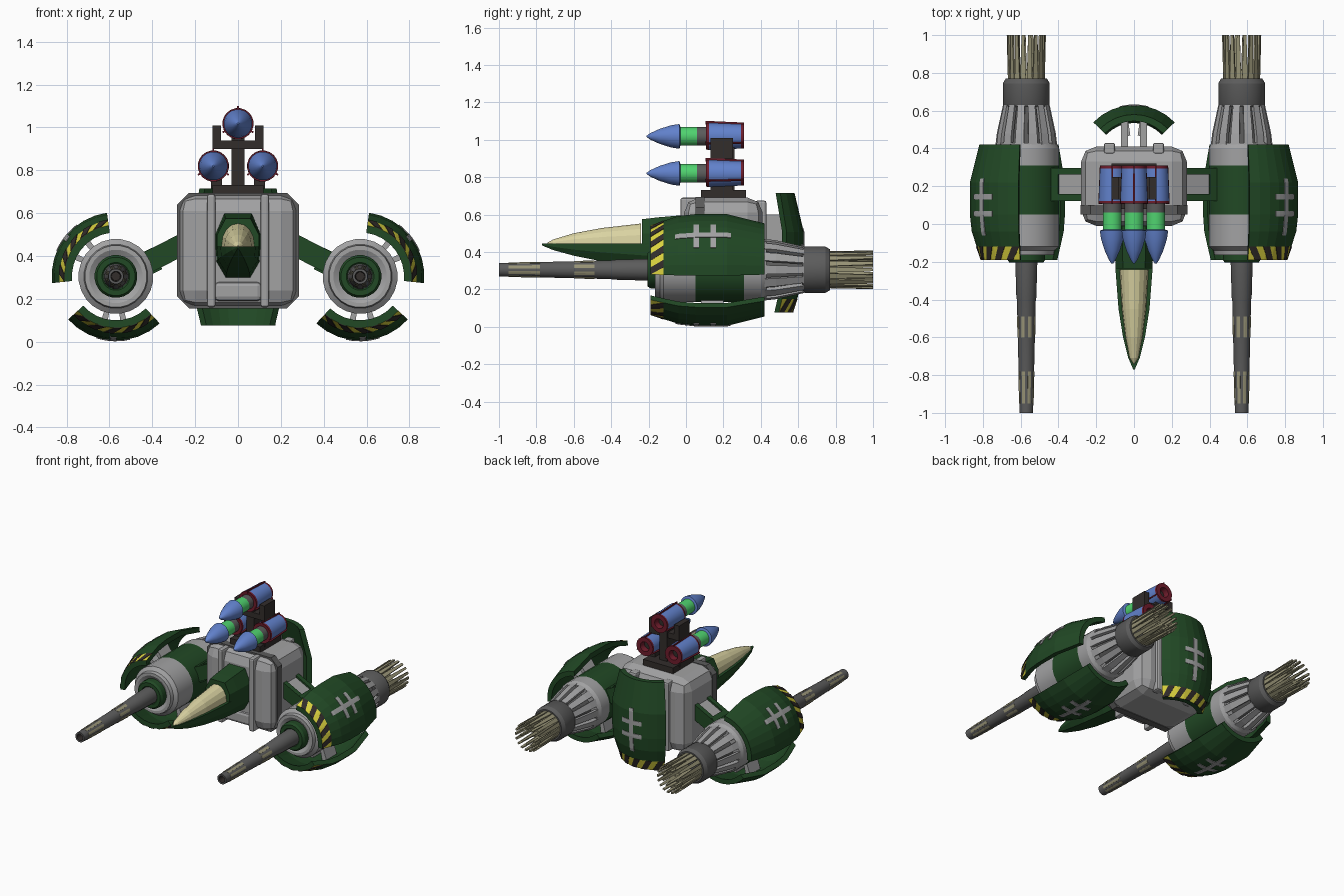
import bpy, bmesh, math
from mathutils import Matrix

if "Cube" in bpy.data.objects:
    bpy.data.objects.remove(bpy.data.objects["Cube"])

def material(name, r, g, b):
    m = bpy.data.materials.new(name)
    m.diffuse_color = (r, g, b, 1)
    m.use_nodes = True
    m.node_tree.nodes["Principled BSDF"].inputs["Base Color"].default_value = m.diffuse_color
    return m

GREEN = material("dark green", .015, .065, .018)
GREY = material("light grey", .36, .36, .365)
DARK = material("dark grey", .105, .105, .105)
BLUE = material("blue", .12, .22, .6)
LIME = material("bright green", .08, .65, .16)
RED = material("crimson", .16, .012, .025)
YELLOW = material("yellow", .72, .66, .05)
CREAM = material("cream", .7, .65, .36)
OLIVE = material("pale olive", .31, .29, .18)
BLACK = material("brown black", .032, .026, .024)

def build(name, verts, faces, mats, smooth=False):
    """Mesh object from vertices, faces and one material per face."""
    me = bpy.data.meshes.new(name)
    me.from_pydata(verts, [], faces)
    used = list(dict.fromkeys(mats))
    for m in used:
        me.materials.append(m)
    for p, m in zip(me.polygons, mats):
        p.material_index = used.index(m)
    bm = bmesh.new()
    bm.from_mesh(me)
    bmesh.ops.recalc_face_normals(bm, faces=bm.faces)
    bm.to_mesh(me)
    bm.free()
    ob = bpy.data.objects.new(name, me)
    bpy.context.collection.objects.link(ob)
    if smooth:
        bpy.ops.object.select_all(action='DESELECT')
        ob.select_set(True)
        bpy.context.view_layer.objects.active = ob
        bpy.ops.object.shade_smooth_by_angle(angle=math.radians(26))
    return ob

def box(name, c, size, mat, roty=0, bevel=0):
    me = bpy.data.meshes.new(name)
    bm = bmesh.new()
    bmesh.ops.create_cube(bm, size=1, matrix=Matrix.Diagonal((*size, 1)))
    if bevel:
        bmesh.ops.bevel(bm, geom=bm.edges[:], offset=bevel, segments=2, profile=.5, affect='EDGES')
    bm.transform(Matrix.Translation(c) @ Matrix.Rotation(roty, 4, 'Y'))
    bm.to_mesh(me)
    bm.free()
    me.materials.append(mat)
    ob = bpy.data.objects.new(name, me)
    bpy.context.collection.objects.link(ob)
    return ob

def lathe(name, cx, cz, prof, n=24):
    """Turned part along y; profile of (y, radius, material of the next band)."""
    v, f, ms = [], [], []
    for y, r, _ in prof:
        for k in range(n):
            a = 2 * math.pi * (k + .5) / n
            v.append((cx + r * math.cos(a), y, cz + r * math.sin(a)))
    for i in range(len(prof) - 1):
        for k in range(n):
            j = (k + 1) % n
            f.append((i*n + k, i*n + j, i*n + n + j, i*n + n + k))
            ms.append(prof[i][2])
    f += [tuple(range(n)), tuple(range(len(v) - n, len(v)))]
    ms += [prof[0][2], prof[-1][2]]
    return build(name, v, f, ms, True)

def slab(name, f, rings, arcs, thick, mat, n=1, shear=0, taper=1, first=None):
    """Curved plates: rings of (station, outer radius), arcs in degrees, f maps to space."""
    v, fs, ms = [], [], []
    last = len(rings) - 1
    for a0, a1 in arcs:
        b, w = len(v), 2 * (n + 1)
        for i, (s, r) in enumerate(rings):
            t = i / last
            mid, half = (a0 + a1) / 2 + shear * t, (a1 - a0) / 2 * (1 + (taper - 1) * t)
            for rr in (r, r - thick):
                for j in range(n + 1):
                    v.append(f(rr, math.radians(mid - half + 2 * half * j / n), s))
        for i in range(last):
            o, p = b + i * w, b + (i + 1) * w
            for j in range(n):
                fs += [(o+j, o+j+1, p+j+1, p+j), (o+n+1+j, o+n+2+j, p+n+2+j, p+n+1+j)]
                ms += [first if first and i == 0 else mat, mat]
            for j in (0, n):
                fs.append((o+j, p+j, p+n+1+j, o+n+1+j))
                ms.append(mat)
        for o in (b, b + last * w):
            for j in range(n):
                fs.append((o+j, o+j+1, o+n+2+j, o+n+1+j))
                ms.append(mat)
    return build(name, v, fs, ms)

SHELL = [(-.19, .24), (-.12, .264), (-.04, .29), (.05, .3), (.22, .3), (.42, .25)]

def shell_r(s):
    for (s0, r0), (s1, r1) in zip(SHELL, SHELL[1:]):
        if s <= s1:
            return r0 + (r1 - r0) * (s - s0) / (s1 - s0)

def armour(name, f, a0, a1):
    """Armour shell with hazard band, plain paint stripes and a strut."""
    slab(name, f, SHELL, [(a0, a1)], .035, GREEN, 8, first=YELLOW)
    step = (a1 - a0) / 5
    slab(name + "_hazard_stripes", f, [(s, r + .003) for s, r in SHELL[:2]],
         [(a0 + k * step, a0 + (k + .5) * step) for k in range(5)], .006, BLACK, 2, shear=step * .5)
    c = (a0 + a1) / 2
    for s0, s1, h in ((-.06, .24, 3), (.04, .07, 15), (.13, .16, 15)):
        st = sorted({s0, s1} | {s for s, _ in SHELL if s0 < s < s1})
        slab(name + "_paint_stripe", f, [(s, shell_r(s) + .003) for s in st],
             [(c - h, c + h)], .006, GREY, 6)
    slab(name + "_strut", f, [(.08, .28), (.2, .28)], [(c - 16, c - 8), (c + 8, c + 16)], .14, GREY)

def spread(count, width, off=0):
    return [(off + 360 * k / count - width / 2, off + 360 * k / count + width / 2) for k in range(count)]

# engine pods with guns, armour and arms, one on each side
CX, CZ = .57, .305
for side, m in (("right", 1), ("left", -1)):
    def pod(r, a, s, m=m):
        return (m * (CX + r * math.cos(a)), s, CZ + r * math.sin(a))
    x = m * CX
    lathe(side + "_pod", x, CZ, [
        (-.19, .05, GREEN), (-.205, .065, GREEN), (-.205, .09, GREEN), (-.19, .1, GREEN),
        (-.15, .1, GREY), (-.165, .125, GREY), (-.165, .145, GREY), (-.14, .15, GREY),
        (-.12, .175, GREY), (.05, .175, GREEN), (.31, .175, GREY), (.4, .175, GREY),
        (.43, .16, GREY), (.43, .11, DARK), (.64, .095, DARK)])
    lathe(side + "_gun_barrel", x, CZ, [
        (-.9, .02, BLACK), (-1, .024, DARK), (-1, .036, DARK), (-.94, .038, DARK),
        (-.4, .051, DARK), (-.39, .054, DARK), (-.18, .06, DARK)], 16)
    for y0, y1 in ((-.95, -.78), (-.6, -.49)):
        slab(side + "_barrel_inlays", pod, [(y, .0395 + .024 * (y + .94)) for y in (y0, y1)],
             spread(8, 24, 22.5), .006, OLIVE, 2)
    slab(side + "_cooling_ribs", pod, [(.42, .165), (.48, .158), (.63, .125)],
         spread(14, 17), .025, GREY)
    lathe(side + "_nozzle", x, CZ, [
        (.62, .08, DARK), (.62, .118, DARK), (.635, .125, DARK), (.745, .125, DARK),
        (.77, .11, DARK), (.77, .1, DARK), (.72, .09, DARK)])
    slab(side + "_exhaust_blades", pod, [(.72, .098), (1, .104)], spread(18, 19), .012, OLIVE, taper=.45)
    slab(side + "_inner_exhaust_blades", pod, [(.72, .062), (1, .062)], spread(9, 30), .012, OLIVE, taper=.4)
    armour(side + "_upper_armour", pod, -6, 82)
    armour(side + "_lower_armour", pod, -133, -42)
    tilt = m * math.radians(27)
    box(side + "_arm_core", (m * .345, .21, .41), (.22, .11, .075), GREY, tilt)
    for y in (.14, .28):
        box(side + "_arm_rail", (m * .345, y, .41), (.24, .035, .1), GREEN, tilt)
    box(side + "_arm_socket", (m * .405, .21, .375), (.06, .16, .11), GREEN, tilt)
    # ridges on the hull
    box(side + "_front_ridge", (m * .125, .02, .425), (.04, .1, .53), GREY, 0, .012)
    box(side + "_rear_ridge", (m * .13, .4, .425), (.06, .06, .5), GREY, 0, .012)
    box(side + "_shield_strut", (m * .05, .48, .45), (.035, .14, .3), GREY)

# central hull
box("hull", (0, .2, .425), (.56, .42, .53), GREY, 0, .08)
box("hull_lower_lip", (0, .02, .235), (.22, .09, .09), GREY, 0, .02)

def ring_pt(x0, z0, c):
    return [(x0, z0 - c), (x0 - c, z0), (c - x0, z0), (-x0, z0 - c), (-x0, c - z0), (c - x0, -z0),
            (x0 - c, -z0), (x0, c - z0)]
v = [(px, y, .425 + pz) for y in (.05, .1) for px, pz in ring_pt(.284, .269, .055)]
build("hull_band", v, [(k, (k+1) % 8, 8 + (k+1) % 8, 8 + k) for k in range(8)] +
      [tuple(range(8)), tuple(range(8, 16))], [DARK] * 10)

# cockpit nose: green tub, cream canopy and green collar, lofted along y
def loft(name, secs, mat):
    n = len(secs[0])
    v = [p for s in secs for p in s]
    f = [(i*n + k, i*n + (k+1) % n, i*n + n + (k+1) % n, i*n + n + k)
         for i in range(len(secs) - 1) for k in range(n)]
    f += [tuple(range(n)), tuple(range(len(v) - n, len(v)))]
    return build(name, v, f, [mat] * len(f))

def half(y, w, z0, z1, n=8):
    return [(w * math.cos(math.pi * k / n), y, z0 + (z1 - z0) * math.sin(math.pi * k / n) ** .85 if 0 < k < n else z0)
            for k in range(n + 1)]
NOSE = [(-.77, .004, .435, .45), (-.71, .03, .41, .467), (-.6, .058, .38, .5), (-.45, .082, .35, .528),
        (-.24, .098, .32, .552), (0, .105, .3, .555)]
loft("nose_tub", [[(w, y, .445), (w * .95, y, .445 - (.445 - zb) * .5), (w * .55, y, zb), (-w * .55, y, zb),
                   (-w * .95, y, .445 - (.445 - zb) * .5), (-w, y, .445)] for y, w, zb, zt in NOSE], GREEN)
loft("canopy", [half(y + (.03 if i == 0 else 0), w * .78, .442, zt) for i, (y, w, zb, zt) in enumerate(NOSE[:5])], CREAM)
loft("nose_collar", [[(w, y, .43), (w, y, .5), (w * .6, y, zt), (-w * .6, y, zt), (-w, y, .5), (-w, y, .43)]
                     for y, w, zt in ((-.235, .097, .575), (-.15, .102, .585), (.02, .107, .6))], GREEN)

# rear shield: the same armour stood upright
armour("rear_shield", lambda r, a, s: (r * math.cos(a), .33 + r * math.sin(a), .275 + 1.05 * s), 44, 136)

# rocket rack
box("rack_base", (0, .2, .71), (.24, .24, .045), BLACK)
box("rack_post", (0, .2, .82), (.06, .12, .3), BLACK)
box("rack_top_bar", (0, .19, .92), (.24, .12, .04), BLACK)
for m in (1, -1):
    box("rack_upright", (m * .1, .19, .965), (.04, .12, .09), BLACK)
    box("rack_side_foot", (m * .1, .19, .74), (.05, .12, .05), BLACK)

# rockets
for x, z in ((0, 1.018), (-.115, .82), (.115, .82)):
    lathe("rocket", x, z, [
        (-.21, .004, BLUE), (-.19, .018, BLUE), (-.14, .041, BLUE), (-.08, .06, BLUE), (-.035, .067, BLUE),
        (-.03, .05, LIME), (.06, .05, DARK), (.11, .05, RED), (.108, .072, RED), (.122, .073, BLUE),
        (.295, .066, RED), (.31, .066, RED), (.31, .035, RED), (.27, .03, BLACK)], 20)
    slab("rocket_fins", lambda r, a, s, x=x, z=z: (x + r * math.cos(a), s, z + r * math.sin(a)),
         [(.105, .083), (.31, .074)], [(a - 3, a + 3) for a in (90, 210, 330)], .02, RED)
